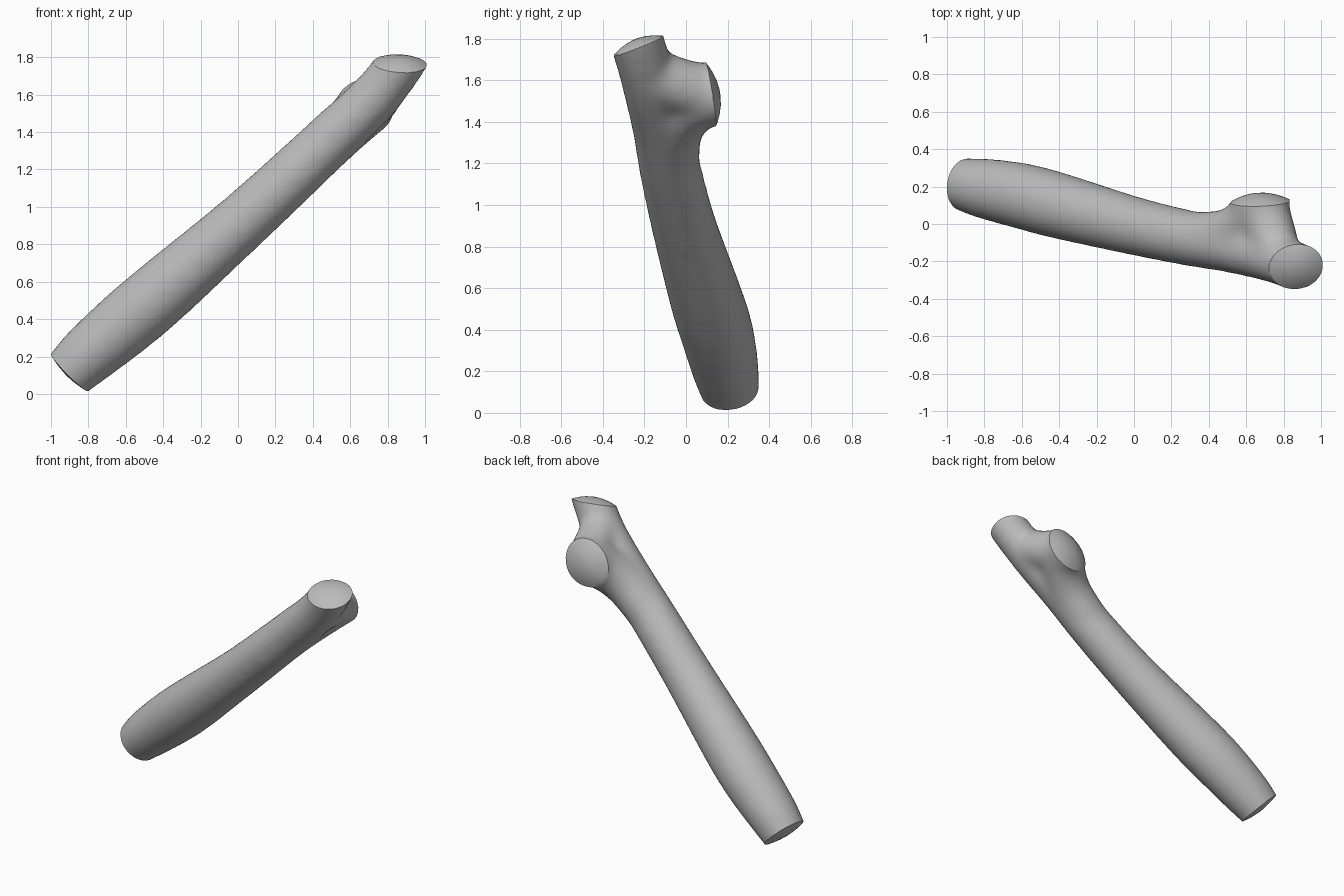
import bpy, bmesh, math
from mathutils import Vector

if "Cube" in bpy.data.objects:
    bpy.data.objects.remove(bpy.data.objects["Cube"])

SIDES, STEPS, SHRINK = 40, 8, 0.007


def catmull(p, t):
    a, b, c, d = p
    return 0.5 * (2*b + (c - a)*t + (2*a - 5*b + 4*c - d)*t*t + (3*b - a - 3*c + d)*t**3)


def add_tube(bm, knots):
    """Loft a closed round tube along smooth knots of (x, y, z, radius)."""
    k = [Vector(v) for v in knots]
    k = [2*k[0] - k[1]] + k + [2*k[-1] - k[-2]]
    path = [catmull(k[i:i + 4], s / STEPS) for i in range(len(k) - 3) for s in range(STEPS)]
    path.append(k[-2])
    rings = []
    for i, p in enumerate(path):
        d = (path[min(i + 1, len(path) - 1)] - path[max(i - 1, 0)]).xyz.normalized()
        u = d.cross(Vector((0.7, 0.2, -0.7))).normalized()
        w = d.cross(u)
        ring = []
        for j in range(SIDES):
            a = math.tau * j / SIDES
            ring.append(bm.verts.new(p.xyz + (u*math.cos(a) + w*math.sin(a)) * (p.w + SHRINK)))
        rings.append(ring)
    for r, s in zip(rings, rings[1:]):
        for j in range(SIDES):
            n = (j + 1) % SIDES
            bm.faces.new((r[j], r[n], s[n], s[j]))
    bm.faces.new(rings[0][::-1])
    bm.faces.new(rings[-1])


def cut_and_cap(bm, centre, normal, height):
    """Slice one tube end off and close it with a shallow dome."""
    c, n = Vector(centre), Vector(normal).normalized()
    faces = [f for f in bm.faces if (f.calc_center_median() - c).length < 0.4]
    geom = list({v for f in faces for v in f.verts}) + list({e for f in faces for e in f.edges}) + faces
    bmesh.ops.bisect_plane(bm, geom=geom, plane_co=c, plane_no=n, clear_outer=True, dist=0.002)
    rim = [e for e in bm.edges if e.is_boundary and (e.verts[0].co - c).length < 0.4]
    points = {v for e in rim for v in e.verts}
    mid = sum((v.co for v in points), Vector()) / len(points)
    last = 1.0
    for t in (0.85, 0.65, 0.4, 0.15):
        out = bmesh.ops.extrude_edge_only(bm, edges=rim)["geom"]
        rim = [g for g in out if isinstance(g, bmesh.types.BMEdge) and g.is_boundary]
        for v in {v for e in rim for v in e.verts}:
            rel = v.co - mid
            flat = rel - n * rel.dot(n)
            v.co = mid + flat * (t / last) + n * height * (1 - t*t)
        last = t
    bmesh.ops.contextual_create(bm, geom=rim)


# Trunk with the upper branch, side branch, and the web filling the fork
trunk = [(-0.98, 0.225, 0.04, 0.125), (-0.9, 0.21, 0.115, 0.138), (-0.8, 0.19, 0.21, 0.155),
         (-0.6, 0.15, 0.38, 0.17), (-0.4, 0.097, 0.55, 0.17), (0, -0.01, 0.90, 0.15),
         (0.3, -0.077, 1.175, 0.142), (0.5, -0.115, 1.365, 0.136), (0.7, -0.165, 1.555, 0.13),
         (0.8, -0.2, 1.67, 0.125), (0.87, -0.23, 1.77, 0.125), (0.93, -0.26, 1.88, 0.13)]
side_branch = [(0.3, -0.077, 1.175, 0.135), (0.5, -0.06, 1.36, 0.135), (0.63, 0.02, 1.48, 0.14),
               (0.675, 0.12, 1.53, 0.148), (0.69, 0.22, 1.545, 0.152)]
web = [(0.77, -0.17, 1.63, 0.12), (0.725, -0.02, 1.57, 0.128), (0.685, 0.08, 1.54, 0.135)]

mesh = bpy.data.meshes.new("forked_tube")
tube = bpy.data.objects.new("forked_tube", mesh)
bpy.context.collection.objects.link(tube)
bm = bmesh.new()
for knots in (trunk, side_branch, web):
    add_tube(bm, knots)
bmesh.ops.recalc_face_normals(bm, faces=bm.faces)
bm.to_mesh(mesh)
bm.free()

# Fuse into one skin and soften the fork
remesh = tube.modifiers.new("fuse", 'REMESH')
remesh.mode = 'VOXEL'
remesh.voxel_size = 0.02
soften = tube.modifiers.new("soften", 'SMOOTH')
soften.factor = 0.5
soften.iterations = 24
fused = bpy.data.meshes.new_from_object(tube.evaluated_get(bpy.context.evaluated_depsgraph_get()))
tube.modifiers.clear()
tube.data = fused

# Flat-cut ends with domed caps
bm = bmesh.new()
bm.from_mesh(fused)
cut_and_cap(bm, (-0.9, 0.21, 0.115), (-0.7, 0.12, -0.7), 0.02)
cut_and_cap(bm, (0.87, -0.23, 1.765), (0.07, -0.37, 0.93), 0.035)
cut_and_cap(bm, (0.675, 0.12, 1.53), (-0.05, 0.98, 0.16), 0.045)
bmesh.ops.recalc_face_normals(bm, faces=bm.faces)
bm.to_mesh(fused)
bm.free()

grey = bpy.data.materials.new("mid grey")
grey.diffuse_color = (0.5, 0.5, 0.5, 1)
grey.use_nodes = True
grey.node_tree.nodes["Principled BSDF"].inputs["Base Color"].default_value = grey.diffuse_color
fused.materials.clear()
fused.materials.append(grey)
bpy.context.view_layer.objects.active = tube
tube.select_set(True)
bpy.ops.object.shade_smooth_by_angle(angle=math.radians(32))
